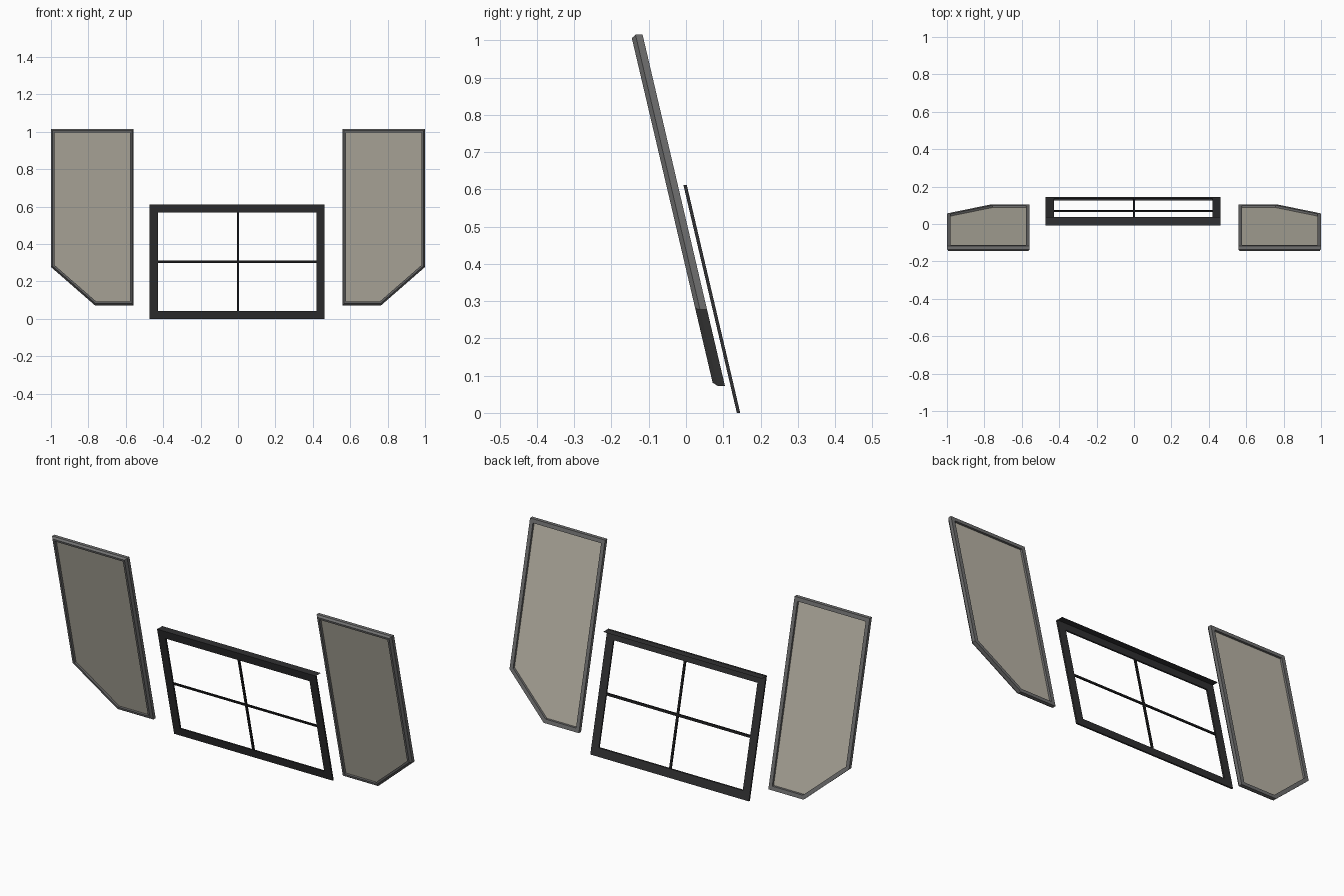
import bpy, bmesh
from mathutils import Vector

if "Cube" in bpy.data.objects:
    bpy.data.objects.remove(bpy.data.objects["Cube"])

def material(name, rgb):
    m = bpy.data.materials.new(name)
    m.diffuse_color = (*rgb, 1)
    m.use_nodes = True
    m.node_tree.nodes["Principled BSDF"].inputs["Base Color"].default_value = m.diffuse_color
    return m

GREY = material("grey rim", (0.16, 0.16, 0.16))
BEIGE = material("beige panel", (0.49, 0.46, 0.385))
DARK = material("dark frame", (0.03, 0.03, 0.032))
BLACK = material("black bar", (0.012, 0.012, 0.013))

def inset(pts, d):
    """Offset a counter-clockwise outline inwards by d."""
    out = []
    for i, p in enumerate(pts):
        p = Vector(p)
        a = (p - Vector(pts[i - 1])).normalized()
        b = (Vector(pts[(i + 1) % len(pts)]) - p).normalized()
        na, nb = Vector((-a.y, a.x)), Vector((-b.y, b.x))
        out.append(p + (na + nb) * d / (1 + na.dot(nb)))
    return out

def loft(name, outline, section, mat, y0, closed, sign=1):
    """Sweep a section of (inset, depth) pairs round an outline, leaning forwards."""
    bm = bmesh.new()
    rings = []
    for d, t in section:
        rings.append([bm.verts.new((sign * p.x, y0 - 0.2345 * p.y + t, p.y))
                      for p in inset(outline, d)])
    n = len(outline)
    for k in range(len(rings) if closed else len(rings) - 1):
        r, s = rings[k], rings[(k + 1) % len(rings)]
        for i in range(n):
            j = (i + 1) % n
            bm.faces.new((r[i], r[j], s[j], s[i]))
    if not closed:
        bm.faces.new(rings[0])
        bm.faces.new(rings[-1])
    bmesh.ops.recalc_face_normals(bm, faces=bm.faces)
    me = bpy.data.meshes.new(name)
    bm.to_mesh(me)
    bm.free()
    me.materials.append(mat)
    ob = bpy.data.objects.new(name, me)
    bpy.context.collection.objects.link(ob)
    return ob

def rect(x0, x1, z0, z1):
    return [(x0, z0), (x1, z0), (x1, z1), (x0, z1)]

# Side panels: chamfered rim around a recessed sheet
side = [(0.558, 0.072), (0.765, 0.072), (1.0, 0.277), (1.0, 1.015), (0.558, 1.015)]
for label, s in (("right", 1), ("left", -1)):
    loft(label + "_rim", side,
         [(0.009, 0), (0, 0.012), (0, 0.031), (0.02, 0.031), (0.02, 0)],
         GREY, 0.0905, True, s)
    loft(label + "_sheet", side, [(0.019, 0.014), (0.019, 0.019)],
         BEIGE, 0.0905, False, s)

# Centre window frame
Y = 0.1365
loft("centre_frame", rect(-0.472, 0.462, 0.0, 0.612),
     [(0, 0), (0, 0.009), (0.043, 0.009), (0.043, 0)], DARK, Y, True)

# Crossing window bars
for name, r in (("upright_bar", rect(-0.006, 0.006, 0.04, 0.575)),
                ("cross_bar", rect(-0.435, 0.425, 0.299, 0.311))):
    loft(name, r, [(0, 0.001), (0, 0.008)], BLACK, Y, False)

# Thin lip running back from the top of the centre frame
me = bpy.data.meshes.new("top_lip")
me.from_pydata([(-0.472, 0.0, 0.611), (0.462, 0.0, 0.611),
                (0.462, 0.037, 0.611), (-0.472, 0.037, 0.611)], [], [(0, 1, 2, 3)])
me.materials.append(DARK)
bpy.context.collection.objects.link(bpy.data.objects.new("top_lip", me))
